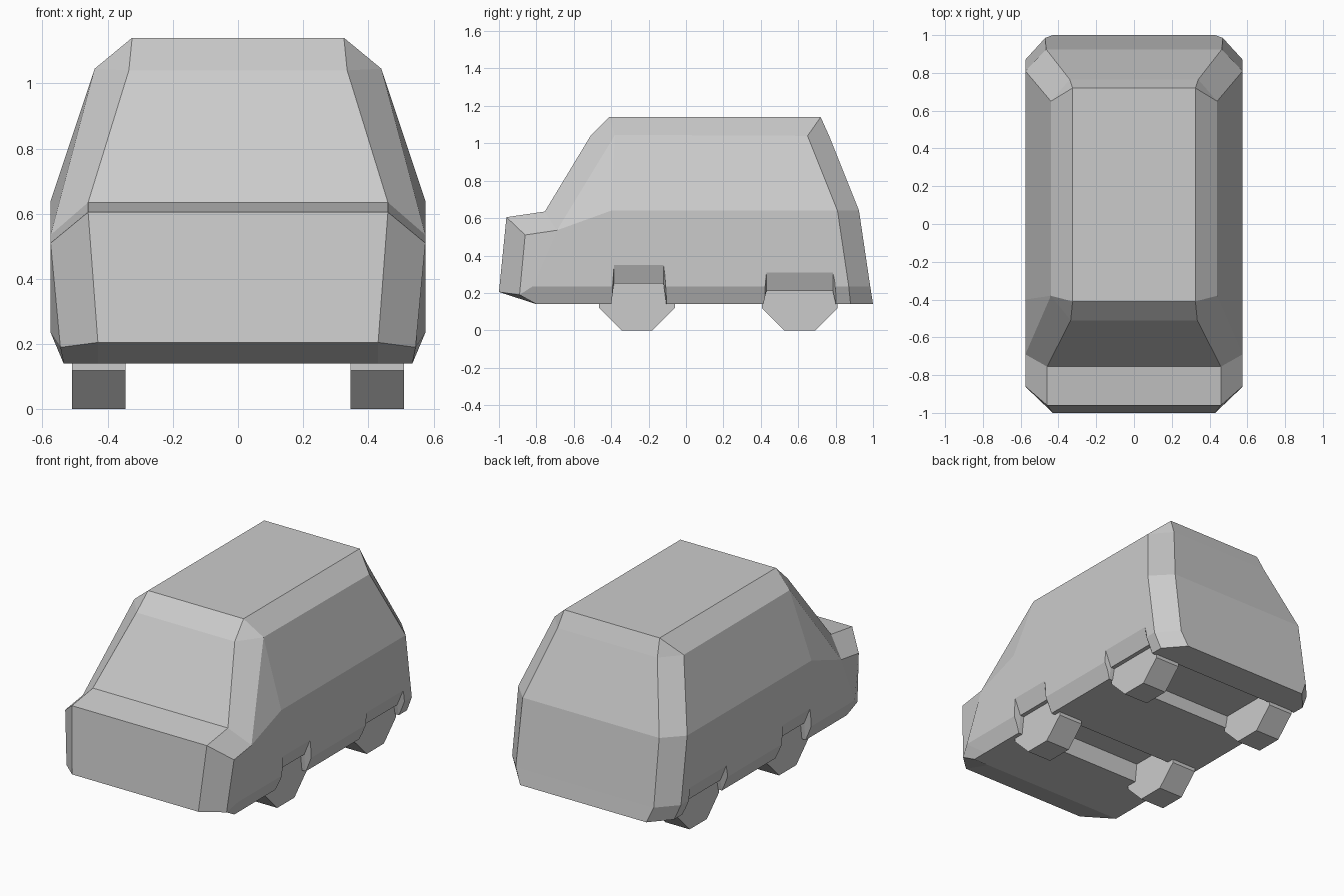
import bpy, bmesh, math
from mathutils import Matrix

if "Cube" in bpy.data.objects:
    bpy.data.objects.remove(bpy.data.objects["Cube"])


def loft(name, rings, cap=True):
    """Skin a list of closed rings, merging points that coincide."""
    bm = bmesh.new()
    pool = {}

    def vert(p):
        if p not in pool:
            pool[p] = bm.verts.new(p)
        return pool[p]

    def face(points):
        unique = list(dict.fromkeys(points))
        if len(unique) > 2:
            bm.faces.new([vert(p) for p in unique])

    for a, b in zip(rings, rings[1:]):
        n = len(a)
        for i in range(n):
            j = (i + 1) % n
            face([a[i], a[j], b[j], b[i]])
    face(rings[0])
    face(rings[-1])
    bmesh.ops.recalc_face_normals(bm, faces=bm.faces)
    mesh = bpy.data.meshes.new(name)
    bm.to_mesh(mesh)
    bm.free()
    obj = bpy.data.objects.new(name, mesh)
    bpy.context.collection.objects.link(obj)
    return obj


def mirrored(half):
    return half + [(-x, y, z) for x, y, z in reversed(half)]


# Body: half outlines from the front centre panel round to the rear panel
cowl = (.575, -.69, .535)
belt = [(.575, -.40, .64), (.575, .81, .64), (.465, .925, .64)]
gutter = (.44, -.38, 1.045)
roof_front, roof_rear = (.325, -.41, 1.14), (.325, .72, 1.14)
levels = [
    [(.43, -.80, .14), (.535, -.80, .14), (.535, -.70, .14),
     (.535, -.45, .14), (.535, .88, .14), (.43, 1.0, .14)],
    [(.43, -1.0, .205), (.545, -.89, .19), (.575, -.82, .235),
     (.575, -.45, .235), (.575, .87, .235), (.47, .985, .235)],
    [(.46, -.96, .605), (.575, -.86, .51), cowl] + belt,
    [(.46, -.755, .635), cowl, cowl] + belt,
    [(.335, -.51, 1.04), gutter, gutter, gutter, (.44, .65, 1.04), (.34, .765, 1.04)],
    [roof_front] * 4 + [roof_rear] * 2,
]
body = loft("van_body", [mirrored(h) for h in levels])


# Wheel arches: channels across the floor that flare at the sides
def cut_arch(y0, y1, inset, top):
    def section(x, z):
        return [(x, y0, .10), (x, y1, .10), (x, y1 - inset, z), (x, y0 + inset, z)]
    flare = top + .16
    cutter = loft("arch_cutter", [section(-.6, flare), section(-.535, top),
                                  section(.535, top), section(.6, flare)])
    cutter.hide_render = True
    mod = body.modifiers.new("arch", 'BOOLEAN')
    mod.operation = 'DIFFERENCE'
    mod.solver = 'EXACT'
    mod.object = cutter
    bpy.context.view_layer.objects.active = body
    bpy.ops.object.modifier_apply(modifier=mod.name)
    bpy.data.objects.remove(cutter)


cut_arch(-.405, -.10, .02, .25)
cut_arch(.405, .81, .025, .21)


# Wheels: octagonal drums resting on a flat
def wheel(name, x, y):
    bm = bmesh.new()
    bmesh.ops.create_cone(bm, cap_ends=True, segments=8, depth=.165,
                          radius1=.202 / math.cos(math.pi / 8),
                          radius2=.202 / math.cos(math.pi / 8))
    turn = Matrix.Rotation(math.pi / 2, 4, 'Y') @ Matrix.Rotation(math.pi / 8, 4, 'Z')
    bmesh.ops.transform(bm, matrix=Matrix.Translation((x, y, .202)) @ turn, verts=bm.verts)
    mesh = bpy.data.meshes.new(name)
    bm.to_mesh(mesh)
    bm.free()
    bpy.context.collection.objects.link(bpy.data.objects.new(name, mesh))


for side, x in (("left", -.427), ("right", .427)):
    wheel(f"front_wheel_{side}", x, -.262)
    wheel(f"rear_wheel_{side}", x, .608)
